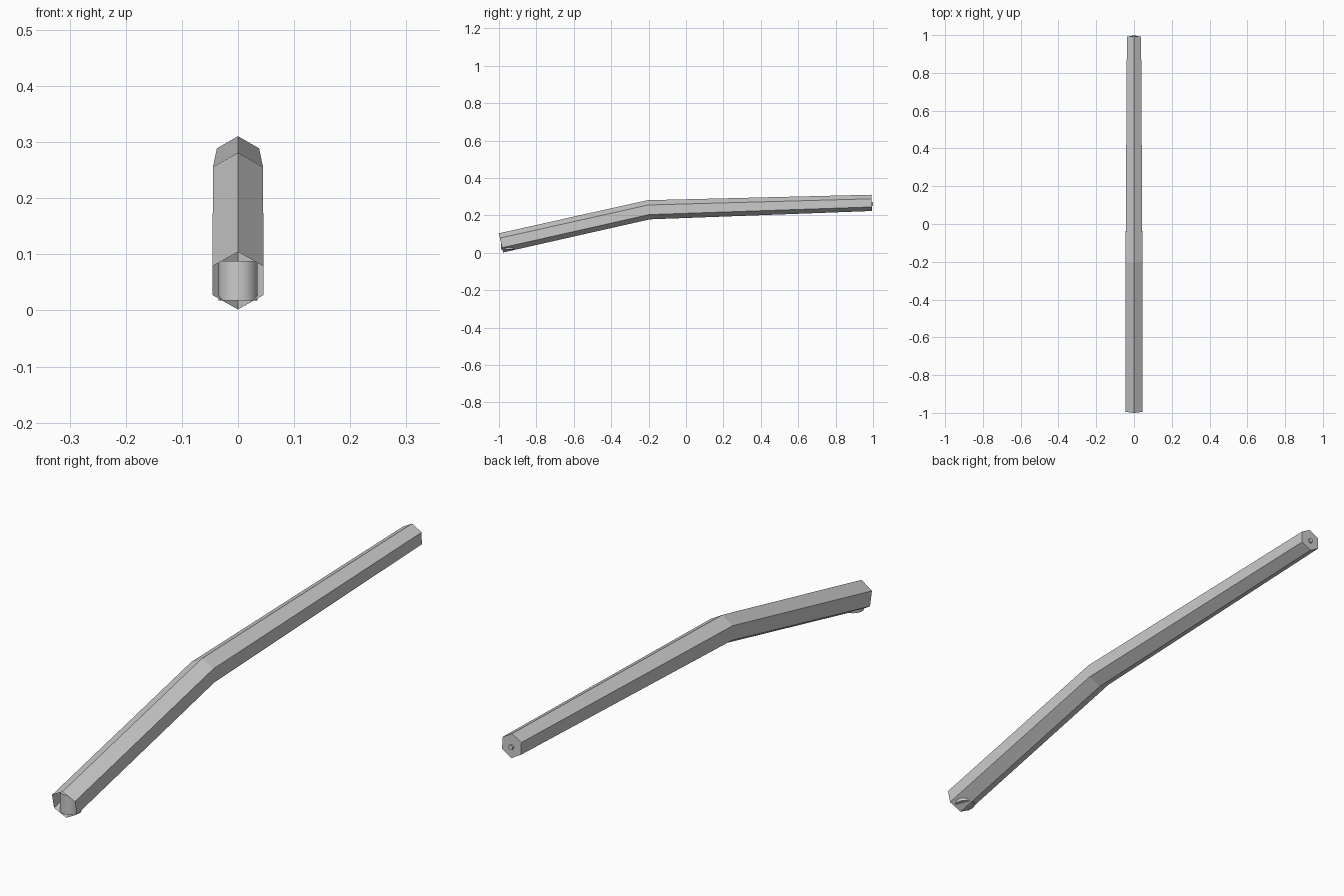
import bpy, bmesh, math
from mathutils import Vector

if "Cube" in bpy.data.objects:
    bpy.data.objects.remove(bpy.data.objects["Cube"])


def finish(name, bm):
    mesh = bpy.data.meshes.new(name)
    bm.to_mesh(mesh)
    bm.free()
    obj = bpy.data.objects.new(name, mesh)
    bpy.context.collection.objects.link(obj)
    return obj


def rod(name, a, b, radius, sides):
    a, b = Vector(a), Vector(b)
    bpy.ops.mesh.primitive_cylinder_add(vertices=sides, radius=radius, depth=(b - a).length,
                                        location=(a + b) / 2)
    obj = bpy.context.object
    obj.name = name
    obj.rotation_euler = (b - a).to_track_quat('Z', 'Y').to_euler()
    bpy.ops.object.shade_smooth_by_angle(angle=math.radians(35))
    return obj


# Bent hexagonal bar: centre y, centre z, radius, tilt of each section
sections = [(-0.989, 0.053, 0.0525, math.atan(0.219)),
            (-0.2, 0.230, 0.0515, math.atan(0.12)),
            (0.993, 0.267, 0.0435, math.atan(0.031))]
bm = bmesh.new()
rings = []
for y, z, r, tilt in sections:
    ring = []
    for i in range(6):
        a = math.radians(90 + 60 * i)
        x, h = r * math.cos(a), r * math.sin(a)
        ring.append(bm.verts.new((x, y - h * math.sin(tilt), z + h * math.cos(tilt))))
    rings.append(ring)
for lower, upper in zip(rings, rings[1:]):
    for i in range(6):
        j = (i + 1) % 6
        bm.faces.new((lower[i], lower[j], upper[j], upper[i]))
# Rear end is closed, front end is left open
bm.faces.new(rings[-1])
bmesh.ops.recalc_face_normals(bm, faces=bm.faces)
finish("bent_hex_bar", bm)

# Upright pivot inside the open front end
rod("front_pivot", (0, -0.953, 0.018), (0, -0.953, 0.088), 0.035, 24)

# Small pin in the rear end
rod("rear_pin", (0, 0.97, 0.262), (0, 1.0, 0.263), 0.009, 12)
